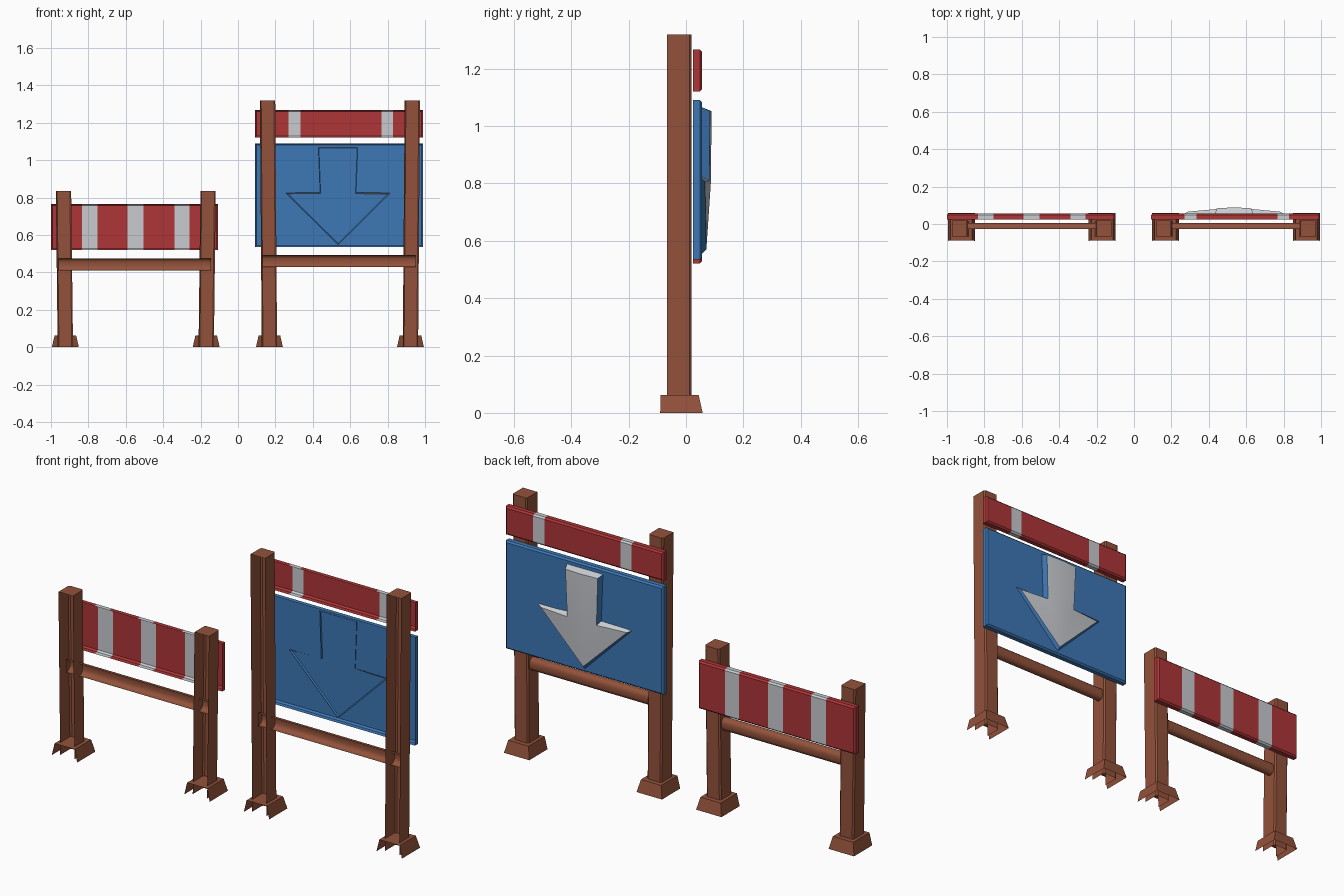
import bpy, bmesh
from mathutils import Vector

if "Cube" in bpy.data.objects:
    bpy.data.objects.remove(bpy.data.objects["Cube"])


def material(name, rgb):
    m = bpy.data.materials.new(name)
    m.diffuse_color = (*rgb, 1)
    m.use_nodes = True
    m.node_tree.nodes["Principled BSDF"].inputs["Base Color"].default_value = m.diffuse_color
    return m


BROWN = material("brown wood", (0.29, 0.085, 0.043))
RED = material("red paint", (0.42, 0.036, 0.038))
WHITE = material("pale grey paint", (0.58, 0.60, 0.63))
BLUE = material("blue paint", (0.047, 0.185, 0.46))


def finish(bm, name, mats, smooth=None):
    me = bpy.data.meshes.new(name)
    bm.to_mesh(me)
    bm.free()
    for m in mats:
        me.materials.append(m)
    ob = bpy.data.objects.new(name, me)
    bpy.context.collection.objects.link(ob)
    if smooth:
        bpy.context.view_layer.objects.active = ob
        ob.select_set(True)
        bpy.ops.object.shade_smooth_by_angle(angle=smooth)
        ob.select_set(False)
    return ob


def open_box(lo, hi, open_dirs):
    """Box shell with the faces pointing along open_dirs removed."""
    bm = bmesh.new()
    bmesh.ops.create_cube(bm, size=1)
    lo, hi = Vector(lo), Vector(hi)
    for v in bm.verts:
        v.co = Vector([lo[i] + (v.co[i] + 0.5) * (hi[i] - lo[i]) for i in range(3)])
    bm.normal_update()
    gone = [f for f in bm.faces if any(f.normal.dot(Vector(d)) > 0.9 for d in open_dirs)]
    bmesh.ops.delete(bm, geom=gone, context='FACES')
    return bm


def bevel_far(bm, y, width, segments=1, axis=None):
    """Bevel edges of the +y face, optionally only those along one axis."""
    edges = []
    for e in bm.edges:
        d = e.verts[1].co - e.verts[0].co
        if all(abs(v.co.y - y) < 1e-5 for v in e.verts):
            if axis is None or abs(d[axis]) > 0.9 * d.length:
                edges.append(e)
    bmesh.ops.bevel(bm, geom=edges, offset=width, segments=segments, profile=0.5, affect='EDGES')


BACK, DOWN = (0, -1, 0), (0, 0, -1)


def board(name, x0, x1, z0, z1, mats, stripes=()):
    """Hollow-backed board with chamfered rim and optional painted stripes."""
    bm = open_box((x0, 0.025, z0), (x1, 0.056, z1), [BACK])
    bevel_far(bm, 0.056, 0.008)
    for x in [e for s in stripes for e in s]:
        bmesh.ops.bisect_plane(bm, geom=bm.verts[:] + bm.edges[:] + bm.faces[:],
                               plane_co=(x, 0, 0), plane_no=(1, 0, 0))
    for f in bm.faces:
        cx = f.calc_center_median().x
        f.material_index = int(any(a < cx < b for a, b in stripes))
    finish(bm, name, mats)


def post(name, x, height, lean):
    """Channel post leaning outwards, standing in a flared foot."""
    bm = open_box((x - 0.041, -0.066, 0), (x + 0.041, 0.02, height), [BACK, DOWN])
    bevel_far(bm, 0.02, 0.007, axis=2)
    for v in bm.verts:
        v.co.x += lean * v.co.z / height
    finish(bm, name, [BROWN])
    bm = open_box((x - 0.072, -0.09, 0), (x + 0.072, 0.058, 0.063), [BACK, DOWN])
    for v in bm.verts:
        if v.co.z > 0.03:
            v.co.x = x + (v.co.x - x) * 0.8
            v.co.y = 0.044 if v.co.y > 0 else -0.088
    finish(bm, name + "_foot", [BROWN])


def frame(name, xl, xr, height, rail_z):
    post(name + "_left_post", xl, height, -0.01)
    post(name + "_right_post", xr, height, 0.01)
    bm = open_box((xl - 0.036, -0.026, rail_z - 0.032), (xr + 0.026, 0.006, rail_z + 0.032), [BACK])
    bevel_far(bm, 0.006, 0.022, 3, axis=0)
    finish(bm, name + "_cross_rail", [BROWN], 0.7)


# low barrier with three pale stripes
frame("barrier", -0.923, -0.17, 0.835, 0.443)
board("barrier_board", -1.0, -0.107, 0.52, 0.765, [RED, WHITE],
      [(-0.835, -0.75), (-0.59, -0.505), (-0.34, -0.26)])

# tall sign with a striped top plank and a blue panel
frame("sign", 0.168, 0.922, 1.32, 0.46)
board("sign_plank", 0.092, 0.988, 1.12, 1.267, [RED, WHITE],
      [(0.27, 0.334), (0.766, 0.83)])
board("sign_panel", 0.092, 0.988, 0.535, 1.09, [BLUE])

# raised arrow: outline (x, z, face depth), half mirrored about the centre
CX = 0.535
half_base = [(0.105, 1.068), (0.096, 0.827), (0.28, 0.825)]
half_face = [(0.092, 1.052, 0.084), (0.083, 0.808, 0.081), (0.245, 0.808, 0.066)]
bm = bmesh.new()


def loop(half, top, tip):
    pts = [top] + [(x, z, y) for x, z, y in half] + [tip]
    pts += [(-x, z, y) for x, z, y in reversed(half)]
    return [bm.verts.new((CX + x, y, z)) for x, z, y in pts]


base = loop([(x, z, 0.049) for x, z in half_base], (0, 1.068, 0.049), (0, 0.547, 0.049))
face = loop(half_face, (0, 1.052, 0.089), (0, 0.57, 0.071))
mid = bm.verts.new((CX, 0.087, 0.808))
t, a, b, c, p, c2, b2, a2 = face
for vs in [(t, a, b, mid), (mid, b, p), (b, c, p), (a2, t, mid, b2), (b2, mid, p), (c2, b2, p)]:
    bm.faces.new(vs).material_index = 1
walls = [bm.faces.new((base[i], base[(i + 1) % 8], face[(i + 1) % 8], face[i])) for i in range(8)]
bmesh.ops.recalc_face_normals(bm, faces=bm.faces[:])
bm.normal_update()
if bm.faces[:][0].normal.y < 0:
    bmesh.ops.reverse_faces(bm, faces=bm.faces[:])
    bm.normal_update()
for f in walls:
    f.material_index = int(f.normal.z > 0.4)  # upward walls are pale
finish(bm, "sign_arrow", [BLUE, WHITE], 0.5)
